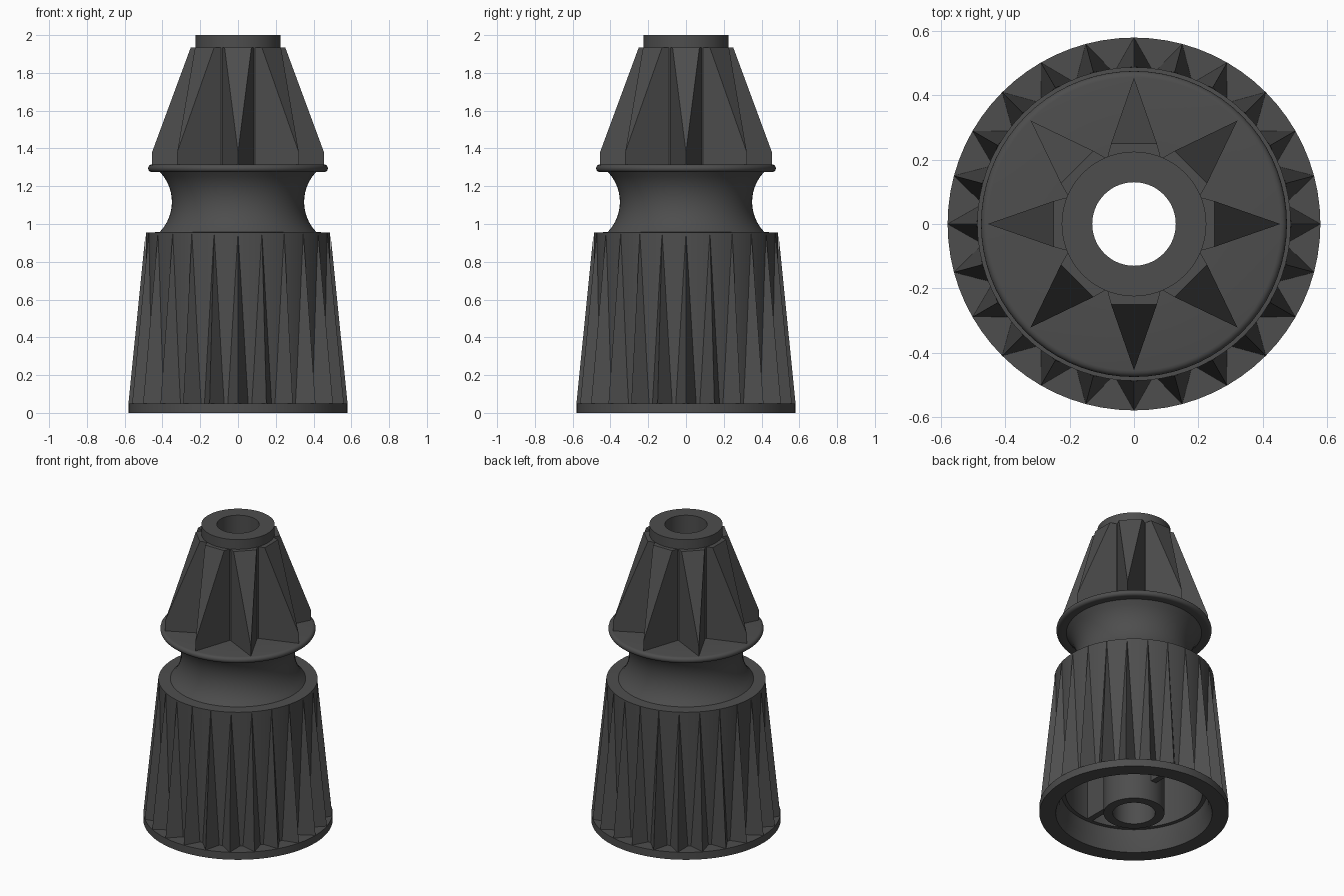
import bpy, bmesh
from math import sin, cos, pi, radians, sqrt

if "Cube" in bpy.data.objects:
    bpy.data.objects.remove(bpy.data.objects["Cube"])

MAT = bpy.data.materials.new("dark_grey")
MAT.diffuse_color = (0.075, 0.075, 0.075, 1)
MAT.use_nodes = True
MAT.node_tree.nodes["Principled BSDF"].inputs["Base Color"].default_value = MAT.diffuse_color


def finish(bm, name, smooth=False):
    bmesh.ops.remove_doubles(bm, verts=bm.verts[:], dist=1e-5)
    bmesh.ops.recalc_face_normals(bm, faces=bm.faces[:])
    me = bpy.data.meshes.new(name)
    bm.to_mesh(me)
    bm.free()
    me.materials.append(MAT)
    ob = bpy.data.objects.new(name, me)
    bpy.context.collection.objects.link(ob)
    if smooth:
        bpy.ops.object.select_all(action='DESELECT')
        ob.select_set(True)
        bpy.context.view_layer.objects.active = ob
        bpy.ops.object.shade_smooth_by_angle(angle=radians(30))
    return ob


def polar(r, deg, z):
    return (r * cos(radians(deg)), r * sin(radians(deg)), z)


def lathe(profile, name, n=72):
    """Revolve a closed (radius, height) profile around z."""
    bm = bmesh.new()
    rings = [[bm.verts.new(polar(r, 360 * i / n, z)) for r, z in profile] for i in range(n)]
    m = len(profile)
    for i in range(n):
        a, b = rings[i], rings[(i + 1) % n]
        for j in range(m):
            k = (j + 1) % m
            bm.faces.new((a[j], b[j], b[k], a[k]))
    return finish(bm, name, True)


# Hollow body: base plate, grip core, waisted neck, collar, spindle, bore
half, sag = 0.16, 0.065
R = (half ** 2 + sag ** 2) / (2 * sag)
neck = []
for i in range(13):
    dz = -half + 2 * half * i / 12
    neck.append((0.35 + R - sqrt(R * R - dz * dz), 1.117 + dz))
collar = [(0.456 + 0.02 * cos(t), 1.295 + 0.02 * sin(t))
          for t in [-pi / 2 + pi * i / 8 for i in range(9)]]
outer = [(0.58, 0), (0.58, 0.05), (0.488, 0.05), (0.488, 0.955)] + neck + collar + [
    (0.225, 1.315), (0.225, 2.0), (0.13, 2.0)]
inner = [(0.13, 0), (0.187, 0), (0.187, 0.85), (0.42, 0.85), (0.42, 0.14),
         (0.445, 0.14), (0.455, 0.07), (0.48, 0)]
lathe(outer + inner, "body")

# Grip teeth: ridges that vanish at the top and flare to the base plate
bm = bmesh.new()
for i in range(24):
    a = 15 * i
    tip = bm.verts.new(polar(0.58, a, 0.05))
    left = bm.verts.new(polar(0.486, a - 6.5, 0.05))
    right = bm.verts.new(polar(0.486, a + 6.5, 0.05))
    top = bm.verts.new(polar(0.489, a, 0.955))
    for f in ((tip, top, left), (tip, right, top), (left, top, right), (tip, left, right)):
        bm.faces.new(f)
finish(bm, "grip_teeth")

# Nose fins: vertical wedge walls cut off by a sloping face
bm = bmesh.new()
for i in range(8):
    a = 45 * i

    def at(rad, side, z):
        c, s = cos(radians(a)), sin(radians(a))
        return bm.verts.new((rad * c - side * s, rad * s + side * c, z))
    w = 0.085
    b0, b1 = at(0.2, -w, 1.31), at(0.2, w, 1.31)
    bt, tt = at(0.455, 0, 1.31), at(0.455, 0, 1.38)
    s0, s1 = at(0.25, -w * 0.84, 1.935), at(0.25, w * 0.84, 1.935)
    t0, t1 = at(0.2, -w, 1.935), at(0.2, w, 1.935)
    for f in ((b0, bt, tt, s0, t0), (b1, t1, s1, tt, bt), (s0, tt, s1),
              (t0, s0, s1, t1), (b0, t0, t1, b1), (b0, b1, bt)):
        bm.faces.new(f)
finish(bm, "nose_fins")

# Inner ribs joining the central tube to the grip wall
bm = bmesh.new()
for sgn in (-1, 1):
    res = bmesh.ops.create_cube(bm, size=1)
    for v in res["verts"]:
        v.co = (v.co.x * 0.04, sgn * 0.3 + v.co.y * 0.26, 0.5 + v.co.z * 0.72)
finish(bm, "inner_ribs")
